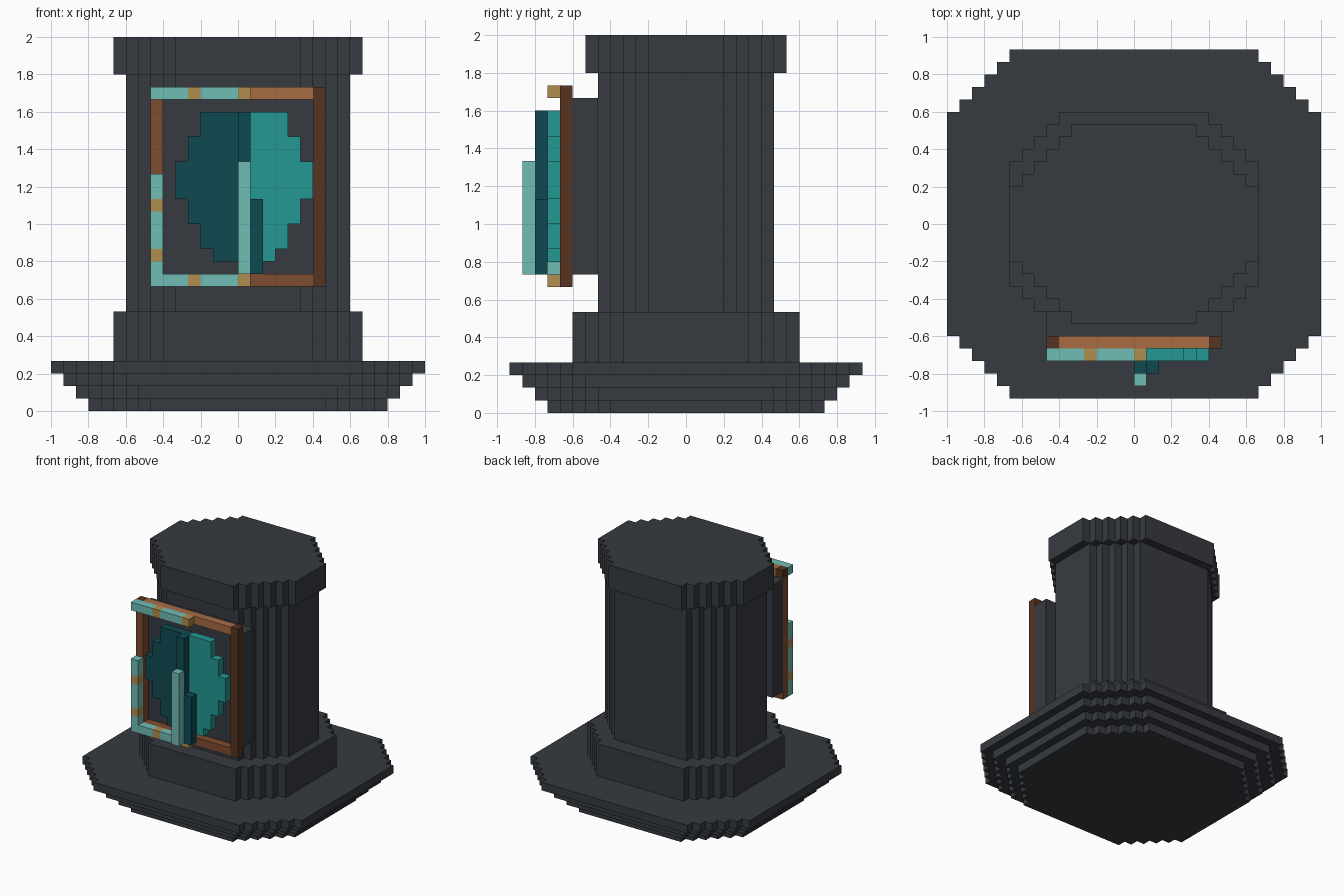
import bpy, bmesh
from mathutils import Vector

cube = bpy.data.objects.get("Cube")
if cube:
    bpy.data.objects.remove(cube, do_unlink=True)

U = 1 / 15  # size of one block


def material(name, hex_code):
    rgb = [int(hex_code[i:i + 2], 16) / 255 for i in (0, 2, 4)]
    col = [c / 12.92 if c <= 0.04045 else ((c + 0.055) / 1.055) ** 2.4 for c in rgb] + [1]
    m = bpy.data.materials.new(name)
    m.use_nodes = True
    m.diffuse_color = col
    m.node_tree.nodes["Principled BSDF"].inputs["Base Color"].default_value = col
    return m


STONE = material("dark stone", "363A40")
DEEP = material("deep teal", "0F4A51")
TEAL = material("teal", "239894")
VERDIGRIS = material("pale verdigris", "70BDB5")
GOLD = material("brass", "B08D50")
COPPER = material("copper", "A96C44")
BROWN = material("brown copper", "7F4C31")
DARK = material("dark brown", "563421")


def prism(name, points, depth, mat):
    """Extrude a flat outline (block units) along the depth vector."""
    bm = bmesh.new()
    face = bm.faces.new([bm.verts.new(Vector(p) * U) for p in points])
    new = bmesh.ops.extrude_face_region(bm, geom=[face])["geom"]
    verts = [v for v in new if isinstance(v, bmesh.types.BMVert)]
    bmesh.ops.translate(bm, vec=Vector(depth) * U, verts=verts)
    bmesh.ops.recalc_face_normals(bm, faces=bm.faces)
    me = bpy.data.meshes.new(name)
    bm.to_mesh(me)
    bm.free()
    me.materials.append(mat)
    ob = bpy.data.objects.new(name, me)
    bpy.context.collection.objects.link(ob)
    return ob


def box(name, x, y, z, mat):
    pts = [(x[0], y[0], z[0]), (x[1], y[0], z[0]), (x[1], y[1], z[0]), (x[0], y[1], z[0])]
    return prism(name, pts, (0, 0, z[1] - z[0]), mat)


def stepped(name, hx, hy, steps, z0, z1):
    """Rectangle with staircase corners, extruded upwards."""
    q = [(hx, hy - steps)]
    for i in range(1, steps + 1):
        q += [(hx - i, hy - steps + i - 1), (hx - i, hy - steps + i)]
    r = q[::-1]
    pts = q + [(-x, y) for x, y in r] + [(-x, -y) for x, y in q] + [(x, -y) for x, y in r]
    return prism(name, [(x, y, z0) for x, y in pts], (0, 0, z1 - z0), STONE)


# Pedestal: four widening slabs, plinth, column and cap
for i in range(4):
    stepped(f"base_slab_{i + 1}", 12 + i, 11 + i, 5, i, i + 1)
stepped("plinth", 10, 9, 4, 4, 8)
stepped("column", 9, 7, 4, 8, 27)
stepped("cap", 10, 8, 5, 27, 30)

# Panel and its frame on the front
box("back_panel", (-7, 7), (-9, -7), (11, 25), STONE)
FRAME, TRIM = (-10, -9), (-11, -10)
box("frame_left", (6, 7), FRAME, (10, 26), DARK)
box("frame_right", (-7, -6), FRAME, (10, 25), BROWN)
box("frame_corner", (-7, -6), FRAME, (25, 26), DARK)
box("frame_top", (-6, 6), FRAME, (25, 26), COPPER)
box("frame_bottom", (-6, 6), FRAME, (10, 11), BROWN)

# Weathered trim with brass bands
for side, z in (("top", 25), ("bottom", 10)):
    for i, (a, b, m) in enumerate([(-7, -4, VERDIGRIS), (-4, -3, GOLD),
                                   (-3, 0, VERDIGRIS), (0, 1, GOLD)]):
        box(f"trim_{side}_{i + 1}", (a, b), TRIM, (z, z + 1), m)
for i, (a, b, m) in enumerate([(11, 12, VERDIGRIS), (12, 13, GOLD), (13, 16, VERDIGRIS),
                               (16, 17, GOLD), (17, 19, VERDIGRIS)]):
    box(f"trim_side_{i + 1}", (-7, -6), TRIM, (a, b), m)

# Stepped disc in two halves, mirrored about x = 0.5
edge = [(3, 12), (3, 13), (4, 13), (4, 15), (5, 15), (5, 17), (6, 17),
        (6, 20), (5, 20), (5, 22), (4, 22), (4, 24)]
half = [(1, 12)] + edge + [(1, 24)]
prism("disc_left_half", [(x, -11, z) for x, z in half], (0, 1, 0), TEAL)
prism("disc_right_half", [(1 - x if x > 1 else 1, -11, z) for x, z in half], (0, 1, 0), DEEP)

# Raised centre ridge
box("ridge_back", (0, 1), (-12, -11), (11, 24), DEEP)
box("ridge_step", (1, 2), (-12, -11), (11, 17), DEEP)
box("ridge_front", (0, 1), (-13, -12), (11, 20), VERDIGRIS)
